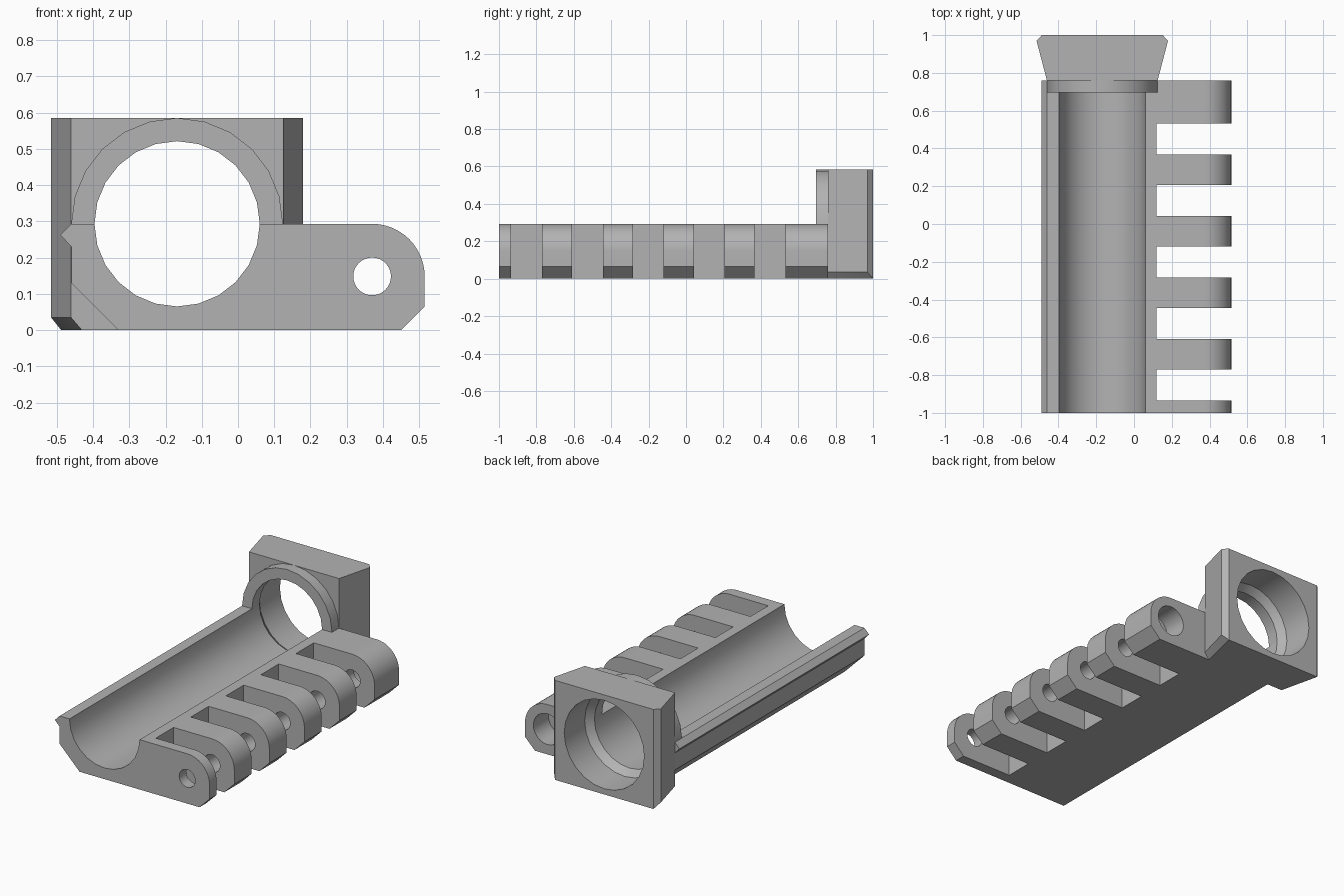
import bpy, bmesh
from math import sin, cos, radians

if "Cube" in bpy.data.objects:
    bpy.data.objects.remove(bpy.data.objects["Cube"])

grey = bpy.data.materials.new("plain grey")
grey.use_nodes = True
grey.diffuse_color = (0.45, 0.45, 0.45, 1)
grey.node_tree.nodes["Principled BSDF"].inputs["Base Color"].default_value = (0.45, 0.45, 0.45, 1)

BORE_X, BORE_Z = -0.168, 0.293      # axis of the trough and bore
PIN_X, PIN_Z = 0.37, 0.148          # axis of the hinge pin
INNER, OUTER = 0.228, 0.292
BODY_END = 0.76


def arc(cx, cz, r, start, end, steps):
    angles = [radians(start + (end - start) * i / steps) for i in range(steps + 1)]
    return [(cx + r * cos(a), cz + r * sin(a)) for a in angles]


def finish(name, bm):
    bmesh.ops.recalc_face_normals(bm, faces=bm.faces)
    mesh = bpy.data.meshes.new(name)
    bm.to_mesh(mesh)
    bm.free()
    mesh.materials.append(grey)
    obj = bpy.data.objects.new(name, mesh)
    bpy.context.collection.objects.link(obj)
    return obj


def extrude(name, profile, y0, y1):
    """Solid from an xz outline, pushed along y."""
    bm = bmesh.new()
    face = bm.faces.new([bm.verts.new((x, y0, z)) for x, z in profile])
    new = bmesh.ops.extrude_face_region(bm, geom=[face])["geom"]
    moved = [v for v in new if isinstance(v, bmesh.types.BMVert)]
    bmesh.ops.translate(bm, verts=moved, vec=(0, y1 - y0, 0))
    return finish(name, bm)


def lathe(name, cx, cz, stations, sides):
    """Round solid along y from (y, radius) stations."""
    bm = bmesh.new()
    rings = [[bm.verts.new((x, y, z)) for x, z in arc(cx, cz, r, 0, 360, sides)[:-1]]
             for y, r in stations]
    for a, b in zip(rings, rings[1:]):
        for i in range(sides):
            j = (i + 1) % sides
            bm.faces.new((a[i], a[j], b[j], b[i]))
    bm.faces.new(rings[0])
    bm.faces.new(rings[-1])
    return finish(name, bm)


def activate(obj):
    bpy.ops.object.select_all(action="DESELECT")
    obj.select_set(True)
    bpy.context.view_layer.objects.active = obj


def cut(obj, cutter):
    cutter.hide_render = True
    mod = obj.modifiers.new("cut", "BOOLEAN")
    mod.operation = "DIFFERENCE"
    mod.solver = "EXACT"
    mod.object = cutter
    activate(obj)
    bpy.ops.object.modifier_apply(modifier=mod.name)
    bpy.data.objects.remove(cutter)


def smooth(obj):
    activate(obj)
    bpy.ops.object.shade_smooth_by_angle(angle=radians(30))


# Trough body with the notched lip on one side and the hinge lobe on the other
outline = arc(BORE_X, BORE_Z, INNER, 180, 360, 12)
outline += arc(PIN_X, PIN_Z, 0.145, 90, 0, 12)
outline += [(0.515, 0.065), (0.45, 0), (-0.33, 0), (-0.46, 0.13),
            (-0.46, 0.23), (-0.49, 0.262), (-0.46, BORE_Z)]
body = extrude("trough_body", outline, -1, BODY_END)

# Gaps between the hinge knuckles
for k in range(5):
    y = -0.935 + k * 0.3255
    cut(body, extrude("gap_cutter", [(0.12, -0.1), (0.7, -0.1), (0.7, 0.4), (0.12, 0.4)],
                      y, y + 0.165))

# Pin hole, wider at the back end
cut(body, lathe("pin_cutter", PIN_X, PIN_Z,
                [(-1.1, 0.052), (0.62, 0.052), (0.62, 0.09), (0.9, 0.09)], 32))
smooth(body)

# Half ring collar over the trough
collar = extrude("collar_ring", arc(BORE_X, BORE_Z, OUTER, 0, 180, 12)
                 + arc(BORE_X, BORE_Z, INNER, 180, 0, 12), 0.695, BODY_END)
smooth(collar)

# Dovetail end block: flared sides, chamfered back and bottom edges
bm = bmesh.new()
for side in (-1, 1):
    for z in (0.035, 0.585):
        for half, y in ((0.293, BODY_END), (0.348, 0.97), (0.32, 1)):
            bm.verts.new((BORE_X + side * half, y, z))
    for half, y in ((0.263, BODY_END), (0.32, 1)):
        bm.verts.new((BORE_X + side * half, y, 0))
bmesh.ops.convex_hull(bm, input=bm.verts)
bmesh.ops.dissolve_limit(bm, angle_limit=radians(1), verts=bm.verts, edges=bm.edges)
block = finish("dovetail_block", bm)
cut(block, lathe("bore_cutter", BORE_X, BORE_Z,
                 [(0.6, INNER), (0.765, INNER), (0.81, 0.26), (1.1, 0.26)], 24))
smooth(block)
